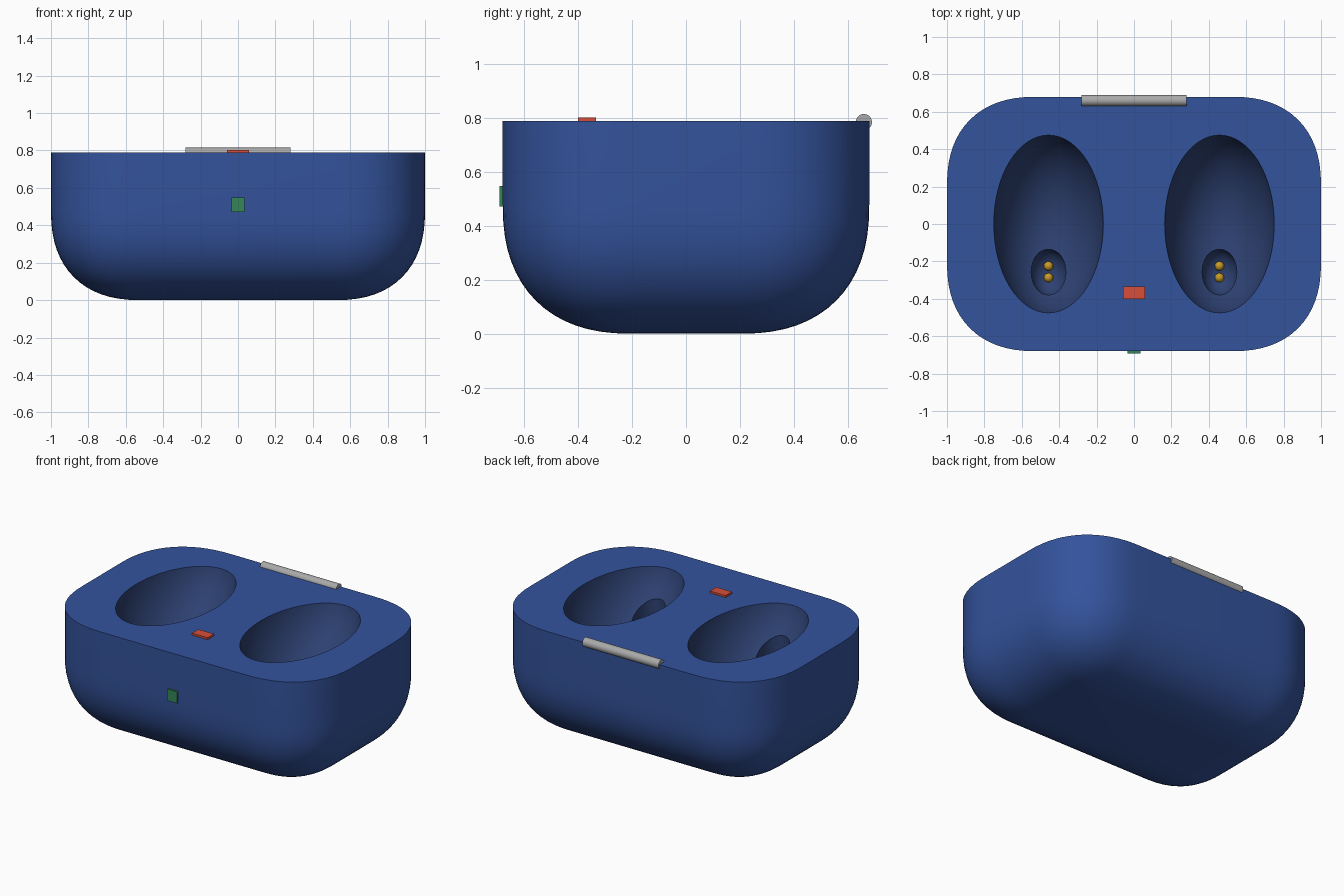
import bpy, bmesh
from math import sin, cos, pi, radians

if "Cube" in bpy.data.objects:
    bpy.data.objects.remove(bpy.data.objects["Cube"])


def material(name, rgb):
    m = bpy.data.materials.new(name)
    m.diffuse_color = (*rgb, 1)
    m.use_nodes = True
    m.node_tree.nodes["Principled BSDF"].inputs["Base Color"].default_value = m.diffuse_color
    return m


BLUE = material("blue_shell", (0.034, 0.087, 0.335))
NAVY = material("dark_lining", (0.026, 0.052, 0.165))
RED = material("red", (0.68, 0.076, 0.04))
GREEN = material("green", (0.034, 0.24, 0.095))
GOLD = material("gold", (0.58, 0.33, 0.02))
GREY = material("grey", (0.40, 0.40, 0.40))


def finish(ob, name, mat):
    ob.name = name
    ob.data.materials.clear()
    ob.data.materials.append(mat)
    bpy.context.view_layer.objects.active = ob
    return ob


def smooth(ob):
    bpy.ops.object.select_all(action='DESELECT')
    ob.select_set(True)
    bpy.context.view_layer.objects.active = ob
    bpy.ops.object.shade_smooth_by_angle(angle=radians(30))


def box(name, loc, size, mat):
    bpy.ops.mesh.primitive_cube_add(size=1, location=loc)
    ob = finish(bpy.context.object, name, mat)
    ob.scale = size
    return ob


def ellipsoid(name, loc, radii, mat, seg=64, rings=32):
    bpy.ops.mesh.primitive_uv_sphere_add(radius=1, segments=seg, ring_count=rings, location=loc)
    ob = finish(bpy.context.object, name, mat)
    ob.scale = radii
    return ob


# Shell: stacked rounded-rectangle rings, tucked in towards the base
HX, HY, TOP, R, N = 1.0, 0.68, 0.79, 0.48, 16
P = 2 / 2.35  # softens the corner arcs so they blend into the flats
bm = bmesh.new()


def soft(v):
    return abs(v) ** P * (1 if v > 0 else -1)


def ring(inset, z):
    r, verts = max(R - inset, 0.004), []
    for k, (sx, sy) in enumerate(((1, 1), (-1, 1), (-1, -1), (1, -1))):
        for i in range(N + 1):
            a = (k + i / N) * pi / 2
            verts.append(bm.verts.new((sx * (HX - R) + r * soft(cos(a)),
                                       sy * (HY - R) + r * soft(sin(a)), z)))
    return verts


steps = [i / N * pi / 2 for i in range(N + 1)]
rings = [ring(R * (1 - soft(sin(a))), R * (1 - soft(cos(a)))) for a in steps]
rings.append(ring(0, TOP))
for lo, hi in zip(rings, rings[1:]):
    for i in range(len(lo)):
        j = (i + 1) % len(lo)
        bm.faces.new((lo[i], lo[j], hi[j], hi[i]))
bm.faces.new(rings[0][::-1])
bm.faces.new(rings[-1])
mesh = bpy.data.meshes.new("case_body")
bm.to_mesh(mesh)
bm.free()
body = bpy.data.objects.new("case_body", mesh)
bpy.context.collection.objects.link(body)
finish(body, "case_body", BLUE)


def carve(cutter):
    cutter.hide_render = True
    cutter.hide_set(True)
    mod = body.modifiers.new("carve", 'BOOLEAN')
    mod.operation, mod.object, mod.solver = 'DIFFERENCE', cutter, 'EXACT'
    mod.material_mode = 'TRANSFER'
    bpy.context.view_layer.objects.active = body
    bpy.ops.object.modifier_apply(modifier=mod.name)
    bpy.data.objects.remove(cutter)


# Earbud pockets with a round-bottomed stem well and two charging pins each
for side, sx in (("left", -1), ("right", 1)):
    x = sx * 0.457
    carve(ellipsoid("pocket_cutter", (x, 0, TOP + 0.1), (0.302, 0.49, 0.42), NAVY))
    well = ellipsoid("well_cutter", (x, -0.257, 0.50), (0.093, 0.123, 0.10), NAVY, 32, 24)
    for v in well.data.vertices:
        if v.co.z > 0.01:
            v.co.z += 2
    carve(well)
    for n, y in enumerate((-0.225, -0.287)):
        smooth(ellipsoid(f"{side}_charging_pin_{n + 1}", (x, y, 0.413),
                         (0.025, 0.025, 0.025), GOLD, 16, 10))
smooth(body)

# Hinge barrel on the back edge
bpy.ops.mesh.primitive_cylinder_add(vertices=32, radius=0.03, depth=0.56,
                                    location=(0, 0.66, 0.785), rotation=(0, pi / 2, 0))
smooth(finish(bpy.context.object, "hinge", GREY))

# Lid latch pad and front status light
box("latch_pad", (0, -0.367, 0.788), (0.115, 0.067, 0.03), RED)
box("status_light", (0, -0.68, 0.51), (0.072, 0.025, 0.076), GREEN)
